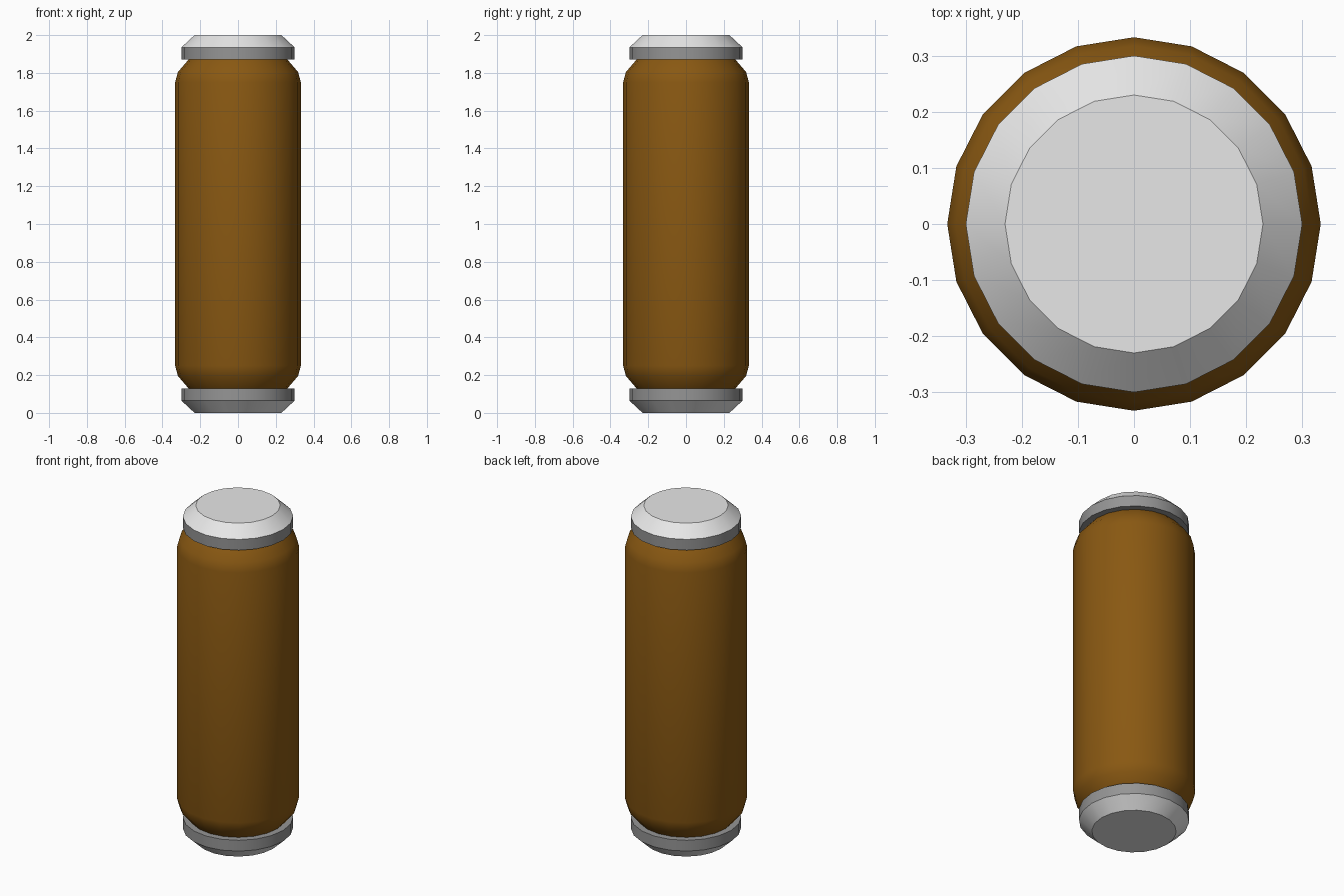
import bpy, bmesh, math

SIDES = 20

if "Cube" in bpy.data.objects:
    bpy.data.objects.remove(bpy.data.objects["Cube"], do_unlink=True)


def make_material(name, color):
    mat = bpy.data.materials.new(name)
    mat.use_nodes = True
    mat.diffuse_color = color
    mat.node_tree.nodes["Principled BSDF"].inputs["Base Color"].default_value = color
    return mat


def lathe(name, profile, materials):
    """Turn (radius, height) points, listed bottom to top, into a closed round part."""
    bm = bmesh.new()
    rings = []
    for r, z in profile:
        rings.append([bm.verts.new((r * math.cos(a), r * math.sin(a), z))
                      for a in (math.tau * i / SIDES for i in range(SIDES))])
    for low, high in zip(rings, rings[1:]):
        for i in range(SIDES):
            j = (i + 1) % SIDES
            bm.faces.new((low[i], low[j], high[j], high[i]))
    bm.faces.new(rings[0][::-1])
    bm.faces.new(rings[-1])
    bmesh.ops.recalc_face_normals(bm, faces=bm.faces[:])
    mesh = bpy.data.meshes.new(name)
    bm.to_mesh(mesh)
    bm.free()
    for mat in materials:
        mesh.materials.append(mat)
    obj = bpy.data.objects.new(name, mesh)
    bpy.context.collection.objects.link(obj)
    bpy.ops.object.select_all(action="DESELECT")
    obj.select_set(True)
    bpy.context.view_layer.objects.active = obj
    bpy.ops.object.shade_smooth_by_angle(angle=math.radians(30))
    return obj


def flip(profile):
    """Mirror a profile about mid height, keeping it bottom to top."""
    return [(r, 2 - z) for r, z in reversed(profile)]


brown = make_material("amber brown", (0.25, 0.098, 0.006, 1))
light_grey = make_material("light grey", (0.8, 0.8, 0.8, 1))
mid_grey = make_material("mid grey", (0.3, 0.3, 0.3, 1))

# Body with rounded shoulders at both ends
shoulder = [(0.262, 0.13), (0.318, 0.195), (0.333, 0.25)]
lathe("body", shoulder + flip(shoulder), [brown])

# End caps: bevelled light lid with a darker band next to the body
cap = [(0.23, 0.0), (0.30, 0.065), (0.30, 0.13)]
for name, profile in (("bottom_cap", cap), ("top_cap", flip(cap))):
    obj = lathe(name, profile, [light_grey, mid_grey])
    for face in obj.data.polygons:
        if abs(face.center.z - 1) < 0.95:
            face.material_index = 1
